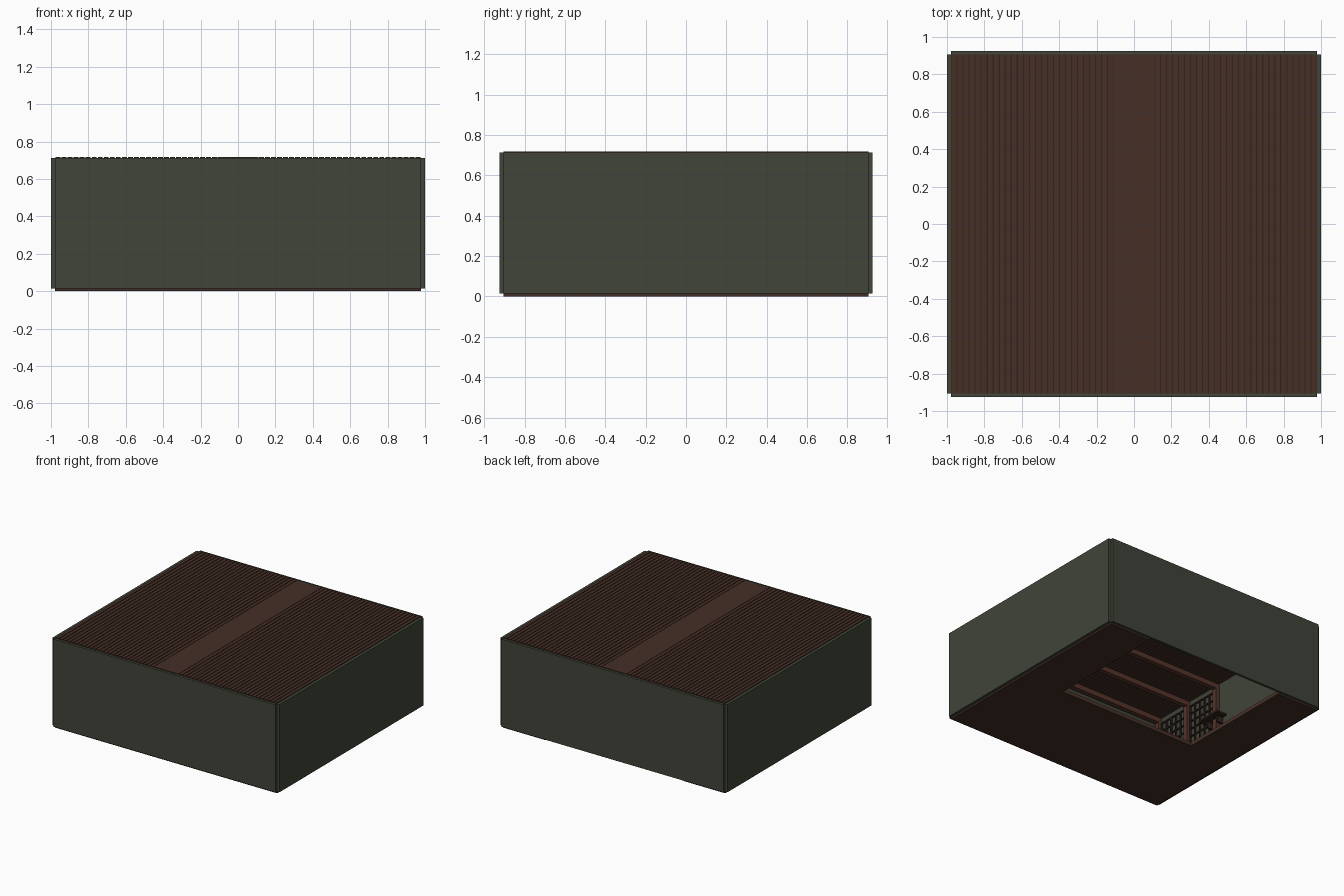
import bpy, bmesh

if "Cube" in bpy.data.objects:
    bpy.data.objects.remove(bpy.data.objects["Cube"])


def material(name, rgb):
    m = bpy.data.materials.new(name)
    m.diffuse_color = (*rgb, 1)
    m.use_nodes = True
    m.node_tree.nodes["Principled BSDF"].inputs["Base Color"].default_value = m.diffuse_color
    return m


GREEN = material("moss_plaster", (0.051, 0.058, 0.041))
PLANK = material("dark_plank", (0.058, 0.028, 0.019))
FLOOR = material("floor_brown", (0.050, 0.026, 0.019))
BEAM = material("red_brown_timber", (0.09, 0.034, 0.023))
DARK = material("lattice_wood", (0.03, 0.016, 0.012))


def boxes(name, spans, mat):
    """One object made of boxes given as (x0, x1, y0, y1, z0, z1)."""
    bm = bmesh.new()
    for x0, x1, y0, y1, z0, z1 in spans:
        cube = bmesh.ops.create_cube(bm, size=1)
        for v in cube["verts"]:
            v.co.x = x1 if v.co.x > 0 else x0
            v.co.y = y1 if v.co.y > 0 else y0
            v.co.z = z1 if v.co.z > 0 else z0
    me = bpy.data.meshes.new(name)
    bm.to_mesh(me)
    bm.free()
    me.materials.append(mat)
    ob = bpy.data.objects.new(name, me)
    bpy.context.collection.objects.link(ob)
    return ob


def mirror_x(spans):
    return spans + [(-b, -a, c, d, e, f) for a, b, c, d, e, f in spans]


W, D = 0.978, 0.905          # inner half width and depth
HX, HY = 0.61, -0.08         # floor opening: half width and front edge

# Outer wall slabs with open notches at the corners
boxes("front_wall", [(-W, W, -0.925, -D, 0.014, 0.712)], GREEN)
boxes("back_wall", [(-W, W, D, 0.925, 0.014, 0.712)], GREEN)
boxes("side_walls", mirror_x([(W, 1.0, -D, D, 0.014, 0.712)]), GREEN)

# Floor around the entrance opening
boxes("floor", mirror_x([(HX, W, -D, D, 0, 0.016)])
      + [(-HX, HX, -D, HY, 0, 0.016)], FLOOR)

# Raised sill around the opening
boxes("floor_sill", mirror_x([(HX, HX + 0.025, HY, D, 0.016, 0.03)])
      + [(-HX - 0.025, HX + 0.025, HY - 0.025, HY, 0.016, 0.03)], BEAM)

# Ceiling: narrow boards either side of one wide middle board
n, inner = 27, 0.109
pitch = (W - inner) / n
boards = [(inner + i * pitch + 0.003, inner + (i + 1) * pitch - 0.003,
           -D, D, 0.705, 0.718) for i in range(n)]
boxes("ceiling_boards", mirror_x(boards)
      + [(-inner, inner, -D, D, 0.705, 0.718)], PLANK)
boxes("ceiling_backing", [(-W, W, -D, D, 0.708, 0.712)], DARK)

# Ceiling beams and the posts that carry them
bays = [-0.87, -0.55, -0.22]
boxes("ceiling_beams", [(-W, W, y - 0.02, y + 0.02, 0.665, 0.705)
                        for y in bays], BEAM)
boxes("side_posts", mirror_x([(W - 0.03, W, y - 0.02, y + 0.02, 0.016, 0.665)
                              for y in bays]), BEAM)
boxes("front_rail", [(-W, W, -D, -D + 0.015, z, z + 0.02)
                     for z in (0.52, 0.6)], DARK)

# Lattice screens between the posts
bars = []
for y0, y1 in zip(bays, bays[1:]):
    a, b = y0 + 0.03, y1 - 0.03
    for i in range(6):
        y = a + (b - a) * i / 5
        bars.append((W - 0.012, W, y - 0.005, y + 0.005, 0.28, 0.66))
    for i in range(7):
        z = 0.28 + 0.38 * i / 6
        bars.append((W - 0.011, W, a, b, z - 0.005, z + 0.005))
boxes("lattice_screens", mirror_x(bars), DARK)

# Small wall shelf beside the last post
boxes("wall_shelf", [(-W, -W + 0.09, -0.33, -0.12, 0.41, 0.425),
                     (-W, -W + 0.05, -0.29, -0.275, 0.36, 0.41),
                     (-W, -W + 0.05, -0.175, -0.16, 0.36, 0.41)], DARK)
